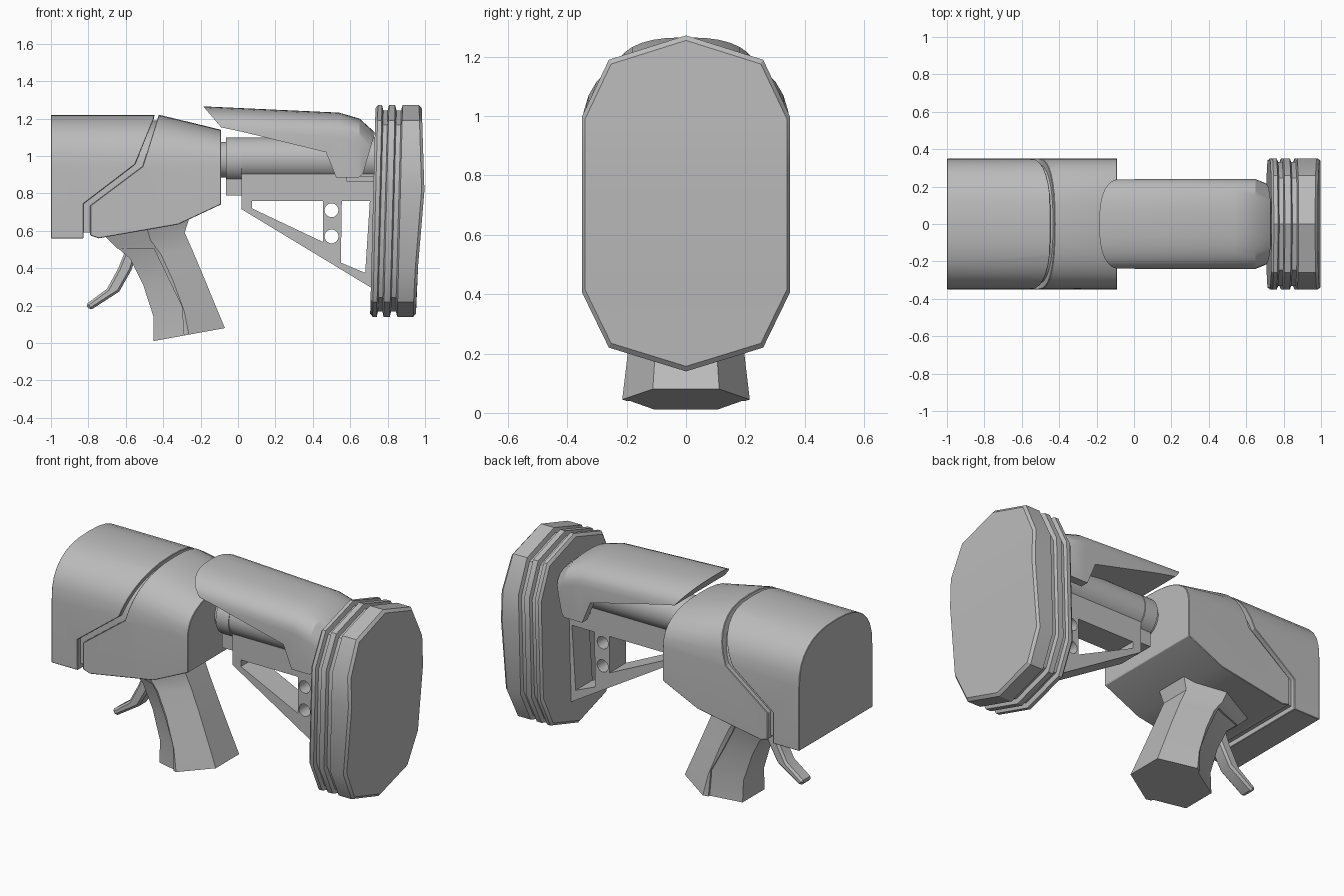
import bpy, bmesh, math
from mathutils import Vector

if "Cube" in bpy.data.objects:
    bpy.data.objects.remove(bpy.data.objects["Cube"], do_unlink=True)

GREY = (0.5, 0.5, 0.5, 1)
mat = bpy.data.materials.new("matte_grey")
mat.use_nodes = True
mat.diffuse_color = GREY
mat.node_tree.nodes["Principled BSDF"].inputs["Base Color"].default_value = GREY


# ---- helpers ----
def loft(name, rings):
    """Skin a closed solid through rings that have equal point counts."""
    bm = bmesh.new()
    rows = [[bm.verts.new(p) for p in ring] for ring in rings]
    for a, b in zip(rows, rows[1:]):
        for i in range(len(a)):
            j = (i + 1) % len(a)
            bm.faces.new((a[i], a[j], b[j], b[i]))
    bm.faces.new(rows[0])
    bm.faces.new(rows[-1])
    bmesh.ops.recalc_face_normals(bm, faces=bm.faces)
    mesh = bpy.data.meshes.new(name)
    bm.to_mesh(mesh)
    bm.free()
    obj = bpy.data.objects.new(name, mesh)
    bpy.context.collection.objects.link(obj)
    mesh.materials.append(mat)
    return obj


def prism(name, outline, half):
    """Side outline in x, z extruded across y."""
    return loft(name, [[(x, y, z) for x, z in outline] for y in (-half, half)])


def disc(x, z, r, n, y):
    return [(x + r * math.cos(math.tau * i / n), y, z + r * math.sin(math.tau * i / n))
            for i in range(n)]


def tube(name, x0, x1, z, r):
    rings = [[(x, py, pz) for py_x, _, pz in disc(0, z, r, 32, 0) for py in (py_x,)]
             for x in (x0, x1)]
    return loft(name, rings)


def bake(obj):
    dg = bpy.context.evaluated_depsgraph_get()
    mesh = bpy.data.meshes.new_from_object(obj.evaluated_get(dg))
    obj.modifiers.clear()
    obj.data = mesh


def cut(obj, cutter, operation):
    mod = obj.modifiers.new("cut", 'BOOLEAN')
    mod.object, mod.operation, mod.solver = cutter, operation, 'EXACT'
    bake(obj)
    bpy.data.objects.remove(cutter, do_unlink=True)


def bevel(obj, width):
    mod = obj.modifiers.new("bevel", 'BEVEL')
    mod.width, mod.segments = width, 1
    mod.limit_method, mod.angle_limit = 'ANGLE', math.radians(35)
    bake(obj)


def dome(x, w, shoulder, top, bottom, n=16):
    """Cross-section with straight sides and a rounded top."""
    ring = [(x, w, bottom)]
    for i in range(n + 1):
        c, s = math.cos(math.pi * i / n), math.sin(math.pi * i / n)
        ring.append((x, math.copysign(abs(c) ** 0.8, c) * w,
                     shoulder + (top - shoulder) * abs(s) ** 0.8))
    return ring + [(x, -w, bottom)]


# ---- main housing: two shells with a stepped groove over a core ----
def housing(name, outline, width=0.35, drop=0.0):
    stations = ((-1, 1.22), (-0.42, 1.22), (-0.09, 1.14))
    obj = loft(name, [dome(x, width, 0.94 - drop, top - drop, 0.4) for x, top in stations])
    cut(obj, prism("cutter", outline, 0.6), 'INTERSECT')
    return obj


front_shell = housing("front_shell", [
    (-1.1, 0.56), (-0.825, 0.56), (-0.825, 0.745), (-0.55, 0.955),
    (-0.45, 1.2), (-0.43, 1.3), (-1.1, 1.3)])
bevel(front_shell, 0.02)
rear_shell = housing("rear_shell", [
    (-0.79, 0.575), (-0.745, 0.56), (-0.32, 0.634), (-0.05, 0.76),
    (-0.05, 1.3), (-0.4, 1.3), (-0.43, 1.2), (-0.51, 0.945), (-0.79, 0.735)])
bevel(rear_shell, 0.018)
housing("housing_core", [
    (-0.95, 0.59), (-0.7, 0.59), (-0.32, 0.66), (-0.15, 0.75),
    (-0.15, 1.3), (-0.95, 1.3)], 0.322, 0.03)


# ---- grip: recessed core, raised back shell and collar ----
def grip(name, width, inset):
    # front point, back point and half width from the bottom up
    stations = (((-0.455, 0.01), (-0.07, 0.08), 0.215),
                ((-0.455, 0.14), (-0.12, 0.2), 0.2),
                ((-0.51, 0.31), (-0.19, 0.37), 0.182),
                ((-0.58, 0.45), (-0.245, 0.5), 0.175),
                ((-0.65, 0.51), (-0.285, 0.59), 0.18),
                ((-0.72, 0.58), (-0.26, 0.67), 0.2))
    rings = []
    for f, b, w in stations:
        f, b = Vector((f[0], 0, f[1])), Vector((b[0], 0, b[1]))
        f, b = f.lerp(b, inset), b.lerp(f, inset)
        w *= width
        side = [(f, 0.52), (f.lerp(b, 0.5), 1), (b, 0.52)]
        rings.append([p + Vector((0, w * k, 0)) for p, k in side]
                     + [p - Vector((0, w * k, 0)) for p, k in reversed(side)])
    return loft(name, rings)


grip("grip_core", 0.94, 0.01)
grip_shell = grip("grip_shell", 1, 0)
cut(grip_shell, prism("cutter", [
    (-0.9, 0.505), (-0.45, 0.505), (-0.3, 0.195), (-0.28, -0.1),
    (0.1, -0.1), (0.1, 0.8), (-0.9, 0.8)], 0.5), 'INTERSECT')

# ---- trigger ----
trigger = prism("trigger", [
    (-0.6, 0.5), (-0.64, 0.4), (-0.7, 0.29), (-0.815, 0.205), (-0.79, 0.175),
    (-0.635, 0.275), (-0.57, 0.39), (-0.54, 0.48)], 0.045)
bevel(trigger, 0.012)

# ---- buffer tube and stock frame ----
tube("neck", -0.12, -0.05, 0.98, 0.095)
tube("neck_ring", -0.065, 0.02, 0.98, 0.12)
tube("stock_tube", 0.015, 0.76, 0.985, 0.115)
prism("ring_lug", [(-0.065, 0.79), (0.03, 0.79), (0.03, 0.92), (-0.065, 0.92)], 0.06)

frame = prism("stock_frame", [
    (0.02, 0.92), (0.02, 0.715), (0.73, 0.285), (0.75, 0.92)], 0.08)
windows = ([(0.075, 0.76), (0.455, 0.76), (0.455, 0.54), (0.075, 0.72)],
           [(0.555, 0.76), (0.705, 0.76), (0.68, 0.375), (0.55, 0.43)])
for window in windows:
    cut(frame, prism("cutter", window, 0.3), 'DIFFERENCE')
for z in (0.71, 0.57):
    cut(frame, loft("cutter", [disc(0.5, z, 0.037, 24, y) for y in (-0.3, 0.3)]),
        'DIFFERENCE')
prism("stock_rail", [(0.58, 0.865), (0.75, 0.865), (0.75, 0.89), (0.58, 0.89)], 0.12)

# ---- cheek rest ----
cheek = loft("cheek_rest", [dome(x, w, top - 0.13, top, 0.7) for x, w, top in (
    (-0.22, 0.24, 1.267), (0.54, 0.24, 1.232), (0.65, 0.24, 1.2), (0.75, 0.2, 1.11))])
cut(cheek, prism("cutter", [
    (-0.215, 1.3), (-0.09, 1.153), (0.02, 1.13), (0.47, 1.02), (0.525, 0.885),
    (0.645, 0.885), (0.668, 0.905), (0.73, 1.115), (0.73, 1.3)], 0.5), 'INTERSECT')
cut(cheek, prism("cutter", [(0.3, 0.8), (0.8, 0.8), (0.8, 1.02), (0.3, 1.02)], 0.19),
    'DIFFERENCE')

# ---- butt pad: grooved slab, leaning slightly, with a creased rear face ----
half_pad = [(0, 1.272), (0.26, 1.19), (0.35, 1.0), (0.35, 0.82),
            (0.35, 0.405), (0.26, 0.22), (0, 0.14)]
outline = half_pad + [(-y, z) for y, z in half_pad[-2:0:-1]]
steps = ((0.735, 0.97), (0.748, 1), (0.77, 1), (0.777, 0.95), (0.8, 0.95), (0.807, 1),
         (0.84, 1), (0.847, 0.95), (0.872, 0.95), (0.88, 1), (0.965, 1), (0.98, 0.97))
rings = []
for x, s in steps:
    ring = []
    for y, z in outline:
        lean = (z - 1.272) * 0.025
        bulge = 0.028 * max(0, 1 - abs(z - 0.82) / 0.5) if x > 0.9 else 0
        ring.append((x + lean + bulge, y * s, 0.706 + (z - 0.706) * s))
    rings.append(ring)
pad = loft("butt_pad", rings)
bm = bmesh.new()
bm.from_mesh(pad.data)
bm.verts.ensure_lookup_table()
last = (len(steps) - 1) * len(outline)
for i in (2, 3, 4):
    pair = [bm.verts[last + i], bm.verts[last + len(outline) - i]]
    bmesh.ops.connect_verts(bm, verts=pair)
bm.to_mesh(pad.data)
bm.free()

# ---- smooth the curved parts, keep edges sharp ----
bpy.ops.object.select_all(action='DESELECT')
for obj in bpy.context.scene.objects:
    if obj.type == 'MESH' and mat.name in obj.data.materials:
        obj.select_set(True)
        bpy.context.view_layer.objects.active = obj
        bpy.ops.object.shade_smooth_by_angle(angle=math.radians(28))
        obj.select_set(False)
